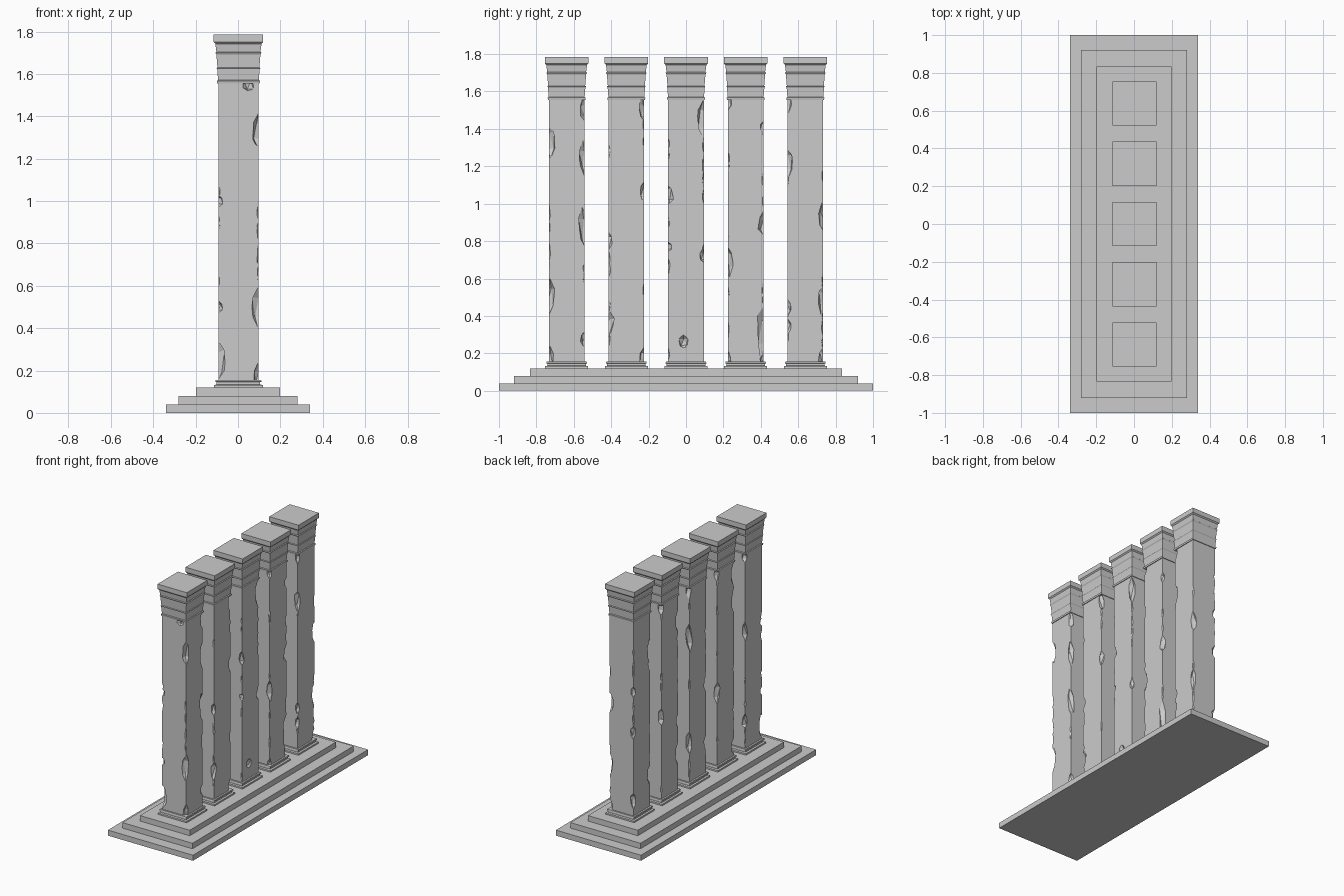
import bpy, bmesh, random
from mathutils import Matrix, Vector

random.seed(7)
cube = bpy.data.objects.get("Cube")
if cube:
    bpy.data.objects.remove(cube, do_unlink=True)

# One weathered stone colour
stone = bpy.data.materials.new("pale_grey_stone")
stone.use_nodes = True
STONE = (0.6, 0.6, 0.6, 1)
stone.diffuse_color = STONE
stone.node_tree.nodes["Principled BSDF"].inputs["Base Color"].default_value = STONE


def make_object(name, bm):
    bmesh.ops.recalc_face_normals(bm, faces=bm.faces)
    mesh = bpy.data.meshes.new(name)
    bm.to_mesh(mesh)
    bm.free()
    mesh.materials.append(stone)
    obj = bpy.data.objects.new(name, mesh)
    bpy.context.collection.objects.link(obj)
    return obj


def square_loft(name, profile, x=0, y=0, extra_y=0):
    """Stack rectangles of (half width, height) into a closed solid."""
    bm = bmesh.new()
    rings = []
    for h, z in profile:
        corners = ((-1, -1), (1, -1), (1, 1), (-1, 1))
        rings.append([bm.verts.new((x + sx * h, y + sy * (h + extra_y), z))
                      for sx, sy in corners])
    for low, high in zip(rings, rings[1:]):
        for i in range(4):
            j = (i + 1) % 4
            bm.faces.new((low[i], low[j], high[j], high[i]))
    bm.faces.new(rings[0][::-1])
    bm.faces.new(rings[-1])
    return make_object(name, bm)


def add_chip(bm, place, width, height):
    """A jagged stone-shaped cutter, pointed along the column."""
    made = bmesh.ops.create_icosphere(bm, subdivisions=1, radius=1)
    turn = Matrix.Rotation(random.uniform(0, 6.3), 3, 'Z')
    lean = Matrix.Rotation(random.uniform(-0.12, 0.12), 3, 'X')
    for v in made["verts"]:
        p = turn @ v.co * random.uniform(0.8, 1.2)
        v.co = place + lean @ Vector((p.x * width, p.y * width, p.z * height))


# Three-step platform
for name, x, y, top in (("lower_step", 0.34, 1.0, 0.04),
                        ("middle_step", 0.28, 0.92, 0.08),
                        ("upper_step", 0.199, 0.835, 0.12)):
    square_loft(name, [(x, top - 0.04), (x, top)], extra_y=y - x)

BASE = [(0.115, 0.12), (0.115, 0.131), (0.103, 0.134), (0.103, 0.145),
        (0.109, 0.147), (0.107, 0.156)]
CAPITAL = [(0.1, 1.555), (0.102, 1.567), (0.096, 1.57), (0.1, 1.622),
           (0.104, 1.627), (0.099, 1.63), (0.104, 1.692), (0.109, 1.7),
           (0.104, 1.704), (0.109, 1.742), (0.117, 1.75), (0.117, 1.785)]

# Large chips per column: (x side, y side) -> (height, half length)
CHIPS = [
    {(1, -1): [(0.17, 0.07), (0.5, 0.1), (1.34, 0.09)],
     (1, 1): [(0.28, 0.04), (0.87, 0.13), (1.24, 0.1), (1.5, 0.07)],
     (-1, -1): [(0.25, 0.1), (0.5, 0.03), (1.0, 0.03)],
     (-1, 1): [(0.35, 0.06), (1.0, 0.07), (1.55, 0.06)]},
    {(1, -1): [(0.35, 0.08), (0.8, 0.05)],
     (1, 1): [(0.17, 0.07), (1.07, 0.06), (1.5, 0.07)],
     (-1, 1): [(0.68, 0.08), (1.55, 0.07)]},
    {(1, -1): [(1.05, 0.06), (0.77, 0.03)],
     (1, 1): [(0.72, 0.04), (1.45, 0.1)],
     (-1, 1): [(0.44, 0.09), (1.2, 0.12), (1.55, 0.07)]},
    {(1, -1): [(0.7, 0.08), (0.16, 0.04), (1.55, 0.05)],
     (1, 1): [(0.32, 0.16), (0.9, 0.07), (1.41, 0.04), (0.16, 0.04)],
     (-1, 1): [(0.75, 0.08), (1.55, 0.07)]},
    {(1, -1): [(0.34, 0.04), (0.45, 0.04), (1.22, 0.09), (1.54, 0.06)],
     (1, 1): [(0.18, 0.05), (0.49, 0.08), (0.92, 0.08)],
     (-1, 1): [(0.26, 0.06), (0.75, 0.05), (1.05, 0.04)]},
]
# Shallow breaks inside the faces: column -> (x, y, z) from its axis
FACE_CHIPS = {0: (0.045, -0.1, 1.55), 2: (0.1, -0.01, 0.26)}

CX, HALF = 0.002, 0.095
for n, chips in enumerate(CHIPS):
    y = (n - 2) * 0.319
    square_loft(f"column_base_{n + 1}", BASE, CX, y)
    square_loft(f"capital_{n + 1}", CAPITAL, CX, y)
    shaft = square_loft(f"shaft_{n + 1}", [(HALF, 0.15), (HALF, 1.56)], CX, y)

    # Gather the broken edges of this shaft into one cutter
    bm = bmesh.new()
    for sx in (-1, 1):
        for sy in (-1, 1):
            big = chips.get((sx, sy))
            if big is None:
                big = [(random.uniform(0.2, 1.5), random.uniform(0.04, 0.09))
                       for _ in range(3)]
            small = [(random.uniform(0.2, 1.5), random.uniform(0.03, 0.07))
                     for _ in range(5)]
            for z, length in big:
                width = 0.016 + 0.17 * length
                add_chip(bm, Vector((CX + sx * HALF, y + sy * HALF, z)),
                         min(width, 0.034), length)
            for z, length in small:
                add_chip(bm, Vector((CX + sx * (HALF + 0.003), y + sy * (HALF + 0.003), z)),
                         0.012, length)
    if n in FACE_CHIPS:
        fx, fy, fz = FACE_CHIPS[n]
        add_chip(bm, Vector((CX + fx, y + fy, fz)), 0.03, 0.04)
    cutter = make_object("chip_cutter", bm)
    cutter.hide_render = True

    # Carve the shaft and keep the result as plain geometry
    mod = shaft.modifiers.new("chips", 'BOOLEAN')
    mod.object = cutter
    mod.operation = 'DIFFERENCE'
    mod.solver = 'EXACT'
    mod.use_self = True
    carved = bpy.data.meshes.new_from_object(
        shaft.evaluated_get(bpy.context.evaluated_depsgraph_get()))
    shaft.modifiers.clear()
    shaft.data = carved
    bpy.data.objects.remove(cutter, do_unlink=True)
